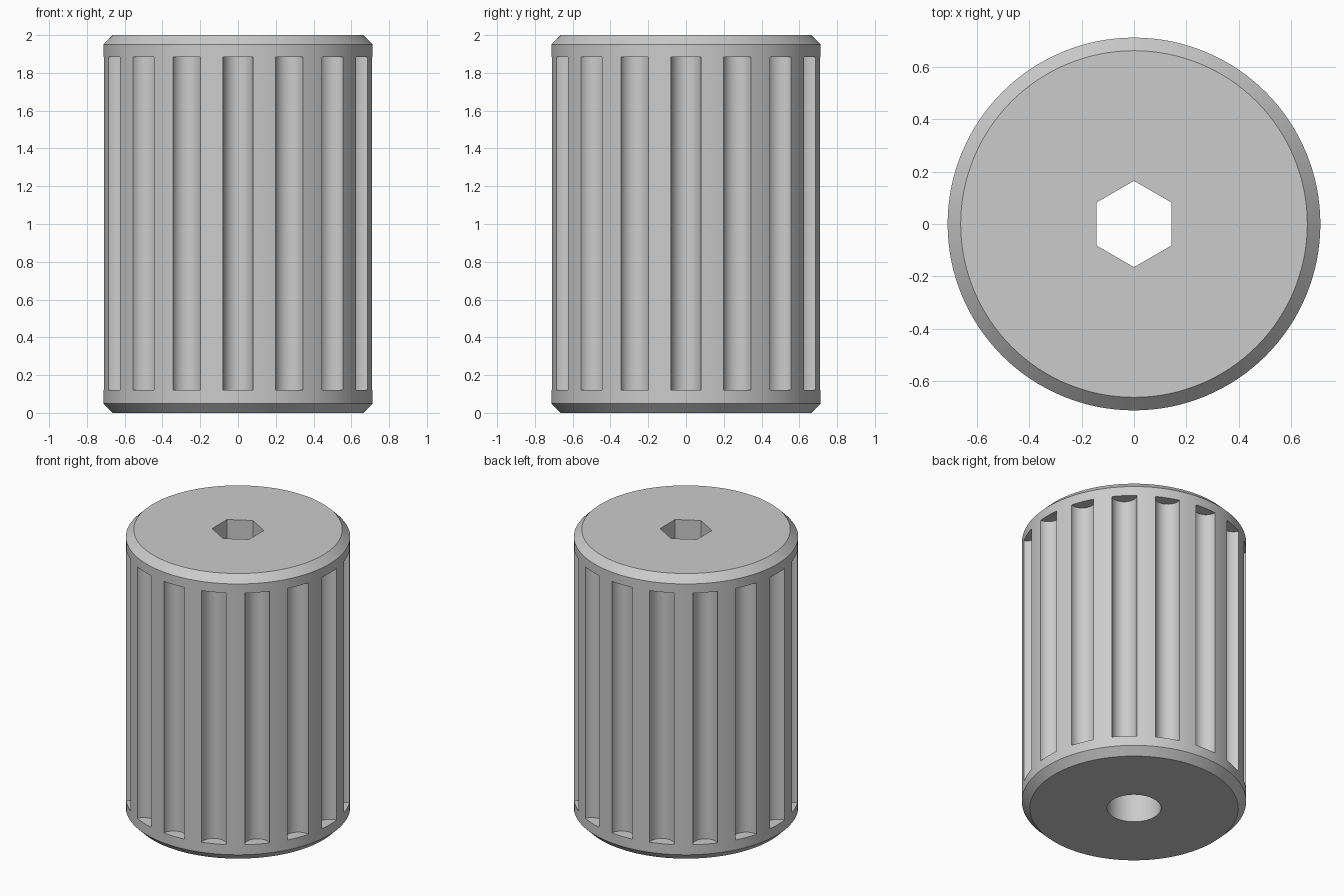
import bpy
import bmesh
from math import sin, cos, pi, radians

if "Cube" in bpy.data.objects:
    bpy.data.objects.remove(bpy.data.objects["Cube"])

RADIUS, HEIGHT, CHAMFER = 0.713, 2.0, 0.05
FLUTES, FLUTE_RADIUS = 16, 0.08
FLUTE_BOTTOM, FLUTE_TOP = 0.12, 1.885
HEX_RADIUS, BORE_RADIUS, HEX_FLOOR = 0.165, 0.172, 1.0

grey = bpy.data.materials.new("grey")
grey.use_nodes = True
colour = (0.6, 0.6, 0.6, 1)
grey.diffuse_color = colour
grey.node_tree.nodes["Principled BSDF"].inputs["Base Color"].default_value = colour


def add_stack(bm, rings, sides, centre=(0, 0), turn=0.0):
    """Closed solid made of stacked (radius, z) rings."""
    loops = []
    for r, z in rings:
        angles = [turn + 2 * pi * i / sides for i in range(sides)]
        loops.append([bm.verts.new((centre[0] + r * cos(a), centre[1] + r * sin(a), z))
                      for a in angles])
    for low, high in zip(loops, loops[1:]):
        for i in range(sides):
            j = (i + 1) % sides
            bm.faces.new((low[i], low[j], high[j], high[i]))
    bm.faces.new(loops[0][::-1])
    bm.faces.new(loops[-1])


def make_object(name, bm):
    mesh = bpy.data.meshes.new(name)
    bm.to_mesh(mesh)
    bm.free()
    mesh.materials.append(grey)
    obj = bpy.data.objects.new(name, mesh)
    bpy.context.collection.objects.link(obj)
    return obj


def cut(target, cutter):
    """Subtract the cutter from the target, then drop the cutter."""
    cutter.hide_render = True
    mod = target.modifiers.new("cut", 'BOOLEAN')
    mod.operation, mod.solver, mod.object = 'DIFFERENCE', 'EXACT', cutter
    bpy.context.view_layer.objects.active = target
    bpy.ops.object.modifier_apply(modifier=mod.name)
    bpy.data.objects.remove(cutter)


# Chamfered cylinder
bm = bmesh.new()
add_stack(bm, [(RADIUS - CHAMFER, 0), (RADIUS, CHAMFER),
               (RADIUS, HEIGHT - CHAMFER), (RADIUS - CHAMFER, HEIGHT)], 128)
body = make_object("knob_body", bm)

# Round-bottomed grip flutes
bm = bmesh.new()
for k in range(FLUTES):
    a = 2 * pi * k / FLUTES
    add_stack(bm, [(FLUTE_RADIUS, FLUTE_BOTTOM), (FLUTE_RADIUS, FLUTE_TOP)], 32,
              (RADIUS * cos(a), RADIUS * sin(a)), a)
cut(body, make_object("flute_cutter", bm))

# Round bore from below
bm = bmesh.new()
add_stack(bm, [(BORE_RADIUS, -0.1), (BORE_RADIUS, HEX_FLOOR)], 48)
cut(body, make_object("bore_cutter", bm))

# Hexagonal socket from above
bm = bmesh.new()
add_stack(bm, [(HEX_RADIUS, HEX_FLOOR - 0.05), (HEX_RADIUS, HEIGHT + 0.1)], 6, turn=pi / 2)
cut(body, make_object("hex_cutter", bm))

# Smooth curved walls, crisp rims
bpy.ops.object.select_all(action='DESELECT')
body.select_set(True)
bpy.context.view_layer.objects.active = body
bpy.ops.object.shade_smooth_by_angle(angle=radians(30))
